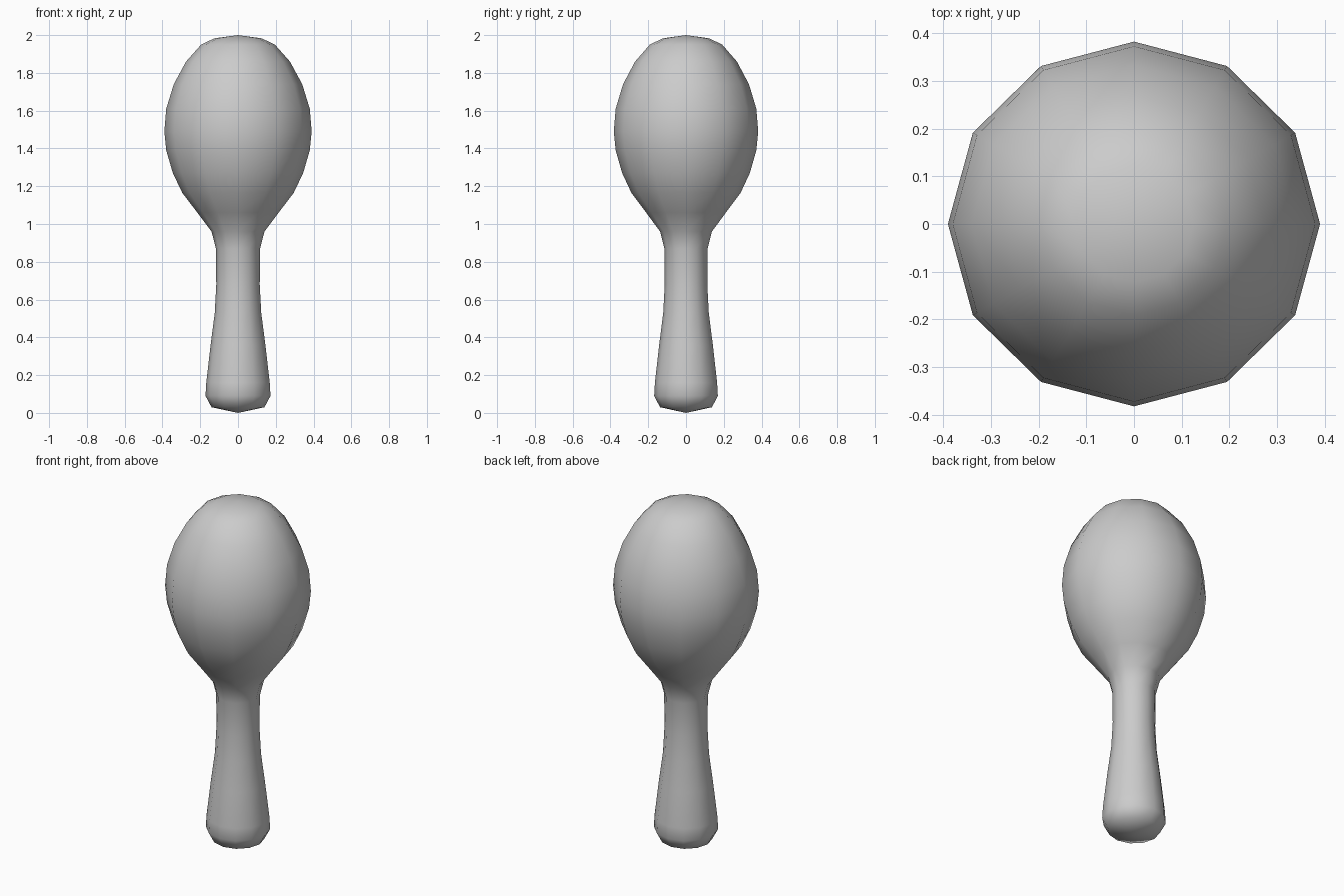
import bpy, bmesh
from math import cos, sin, tau

if "Cube" in bpy.data.objects:
    bpy.data.objects.remove(bpy.data.objects["Cube"])

SIDES = 12
# Radius and height from the underside of the grip to the crown of the head
PROFILE = [
    (0.14, 0.03), (0.172, 0.09), (0.168, 0.16), (0.145, 0.36), (0.123, 0.53),
    (0.115, 0.68), (0.117, 0.87), (0.14, 0.96), (0.215, 1.06), (0.295, 1.165),
    (0.345, 1.27), (0.38, 1.39), (0.39, 1.49), (0.38, 1.61), (0.34, 1.74),
    (0.275, 1.86), (0.195, 1.95), (0.125, 1.983),
]


def lathe(name, profile, bottom, top, sides, squash):
    """Closed, smooth-shaded turned shape around the z axis."""
    bm = bmesh.new()
    rings = [[bm.verts.new((r * cos(tau * i / sides), squash * r * sin(tau * i / sides), z))
              for i in range(sides)] for r, z in profile]
    low, high = bm.verts.new((0, 0, bottom)), bm.verts.new((0, 0, top))
    for i in range(sides):
        j = (i + 1) % sides
        for a, b in zip(rings, rings[1:]):
            bm.faces.new((a[i], a[j], b[j], b[i]))
        bm.faces.new((low, rings[0][j], rings[0][i]))
        bm.faces.new((high, rings[-1][i], rings[-1][j]))
    for f in bm.faces:
        f.smooth = True
    mesh = bpy.data.meshes.new(name)
    bm.to_mesh(mesh)
    bm.free()
    obj = bpy.data.objects.new(name, mesh)
    bpy.context.collection.objects.link(obj)
    return obj


# Shaker: egg-shaped head flowing into a flared handle
lathe("maraca", PROFILE, 0.0, 2.0, SIDES, 0.98)
